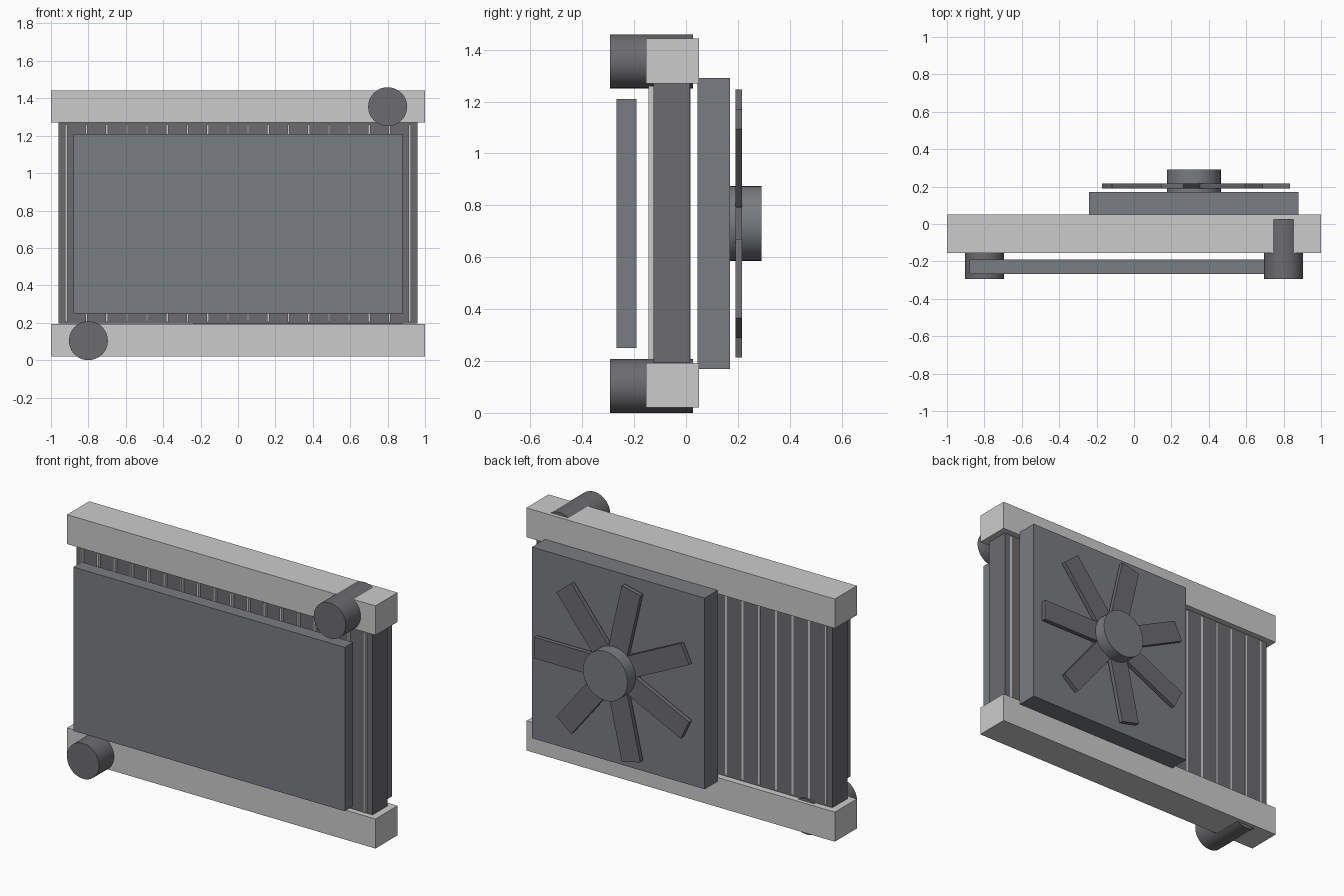
import bpy, math
from mathutils import Matrix, Vector

if "Cube" in bpy.data.objects:
    bpy.data.objects.remove(bpy.data.objects["Cube"])


def material(name, rgb):
    m = bpy.data.materials.new(name)
    m.diffuse_color = (*rgb, 1)
    m.use_nodes = True
    m.node_tree.nodes["Principled BSDF"].inputs["Base Color"].default_value = m.diffuse_color
    return m


LIGHT = material("light_alloy", (0.55, 0.55, 0.56))
DARK = material("dark_metal", (0.15, 0.15, 0.16))
STEEL = material("steel_grey", (0.19, 0.2, 0.22))


def box(name, x, y, z, mat):
    """Box from (min, max) ranges."""
    bpy.ops.mesh.primitive_cube_add(size=1)
    o = bpy.context.object
    o.name = name
    size = Matrix.Diagonal((x[1] - x[0], y[1] - y[0], z[1] - z[0], 1))
    mid = Vector((sum(x) / 2, sum(y) / 2, sum(z) / 2))
    o.data.transform(Matrix.Translation(mid) @ size)
    o.data.materials.append(mat)
    return o


def cylinder(name, x, z, r, y, mat):
    """Cylinder along y."""
    bpy.ops.mesh.primitive_cylinder_add(
        vertices=48, radius=r, depth=y[1] - y[0],
        location=(x, sum(y) / 2, z), rotation=(math.pi / 2, 0, 0))
    o = bpy.context.object
    o.name = name
    o.data.materials.append(mat)
    bpy.ops.object.shade_smooth_by_angle(angle=math.radians(35))
    return o


# Finned core between the two end tanks
box("core", (-0.96, 0.96), (-0.125, 0.015), (0.195, 1.27), DARK)
box("top_tank", (-1, 1), (-0.155, 0.05), (1.27, 1.442), LIGHT)
box("bottom_tank", (-1, 1), (-0.155, 0.05), (0.02, 0.193), LIGHT)

# Thin upright tubes running through the core
for i in range(18):
    x = -0.918 + i * 0.108
    box(f"tube_{i + 1}", (x - 0.006, x + 0.006), (-0.145, 0.0165), (0.205, 1.26), LIGHT)

# Inlet and outlet pipes
cylinder("inlet_pipe", 0.8, 1.355, 0.104, (-0.293, 0.027), DARK)
cylinder("outlet_pipe", -0.8, 0.104, 0.104, (-0.293, 0.027), DARK)

# Front condenser panel and rear fan shroud
box("condenser", (-0.88, 0.88), (-0.268, -0.19), (0.25, 1.21), STEEL)
box("fan_shroud", (-0.24, 0.88), (0.045, 0.17), (0.17, 1.29), STEEL)

# Fan: hub with seven flat blades
FX, FZ = 0.32, 0.73
cylinder("fan_hub", FX, FZ, 0.144, (0.17, 0.291), STEEL)
for i in range(7):
    blade = box(f"fan_blade_{i + 1}", (0.1, 0.515), (0.19, 0.216), (-0.062, 0.062), DARK)
    blade.rotation_euler.y = -i * math.tau / 7
    blade.location = (FX, 0, FZ)
